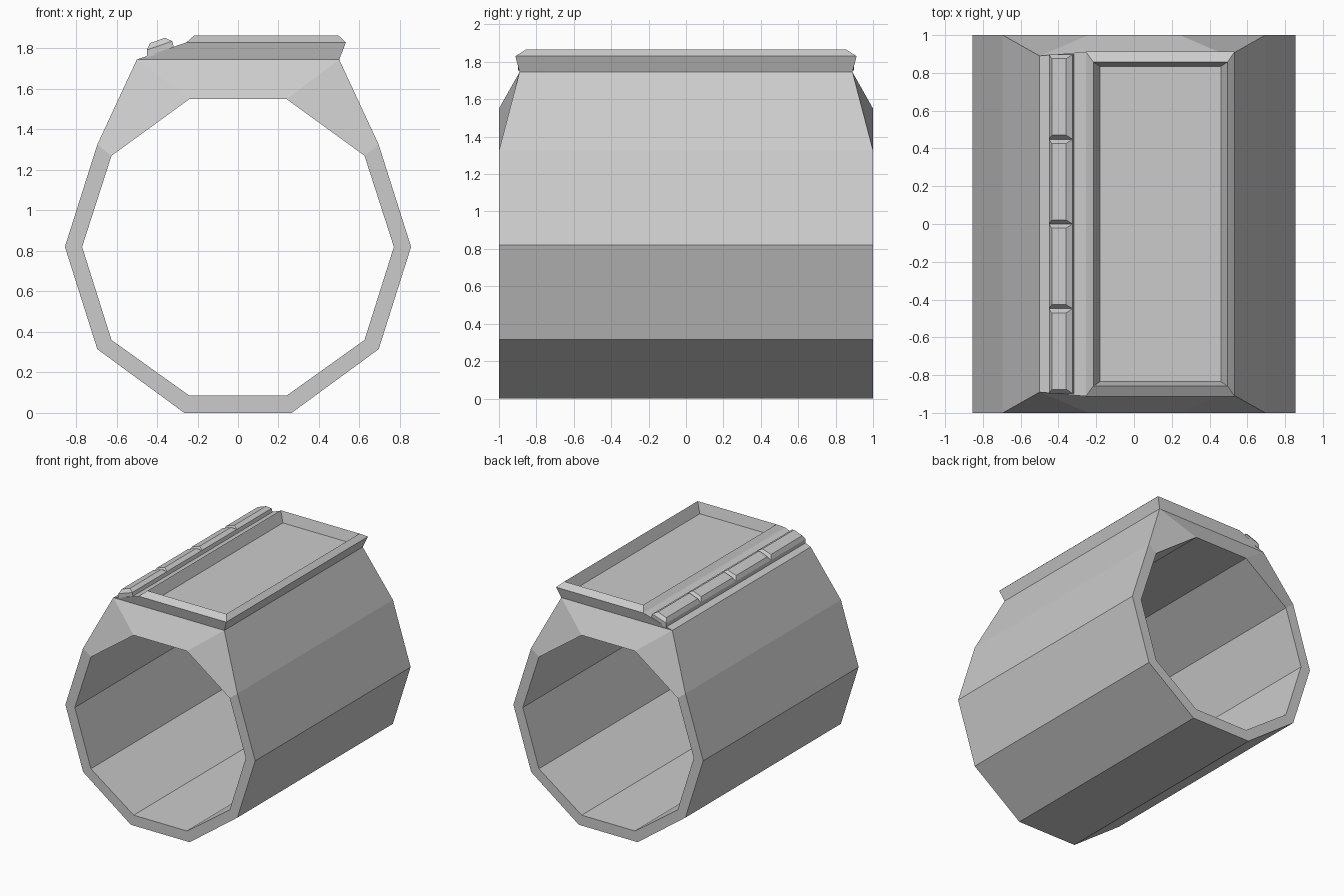
import bpy, bmesh

if "Cube" in bpy.data.objects:
    bpy.data.objects.remove(bpy.data.objects["Cube"])

def loft(name, rings, cap_start=False, cap_end=False, skip=()):
    """Bridge equal-length closed rings; skip holds (ring, side) gaps."""
    bm = bmesh.new()
    vs = [[bm.verts.new(p) for p in r] for r in rings]
    n = len(vs[0])
    for k in range(len(vs) - 1):
        for i in range(n):
            if (k, i) not in skip:
                j = (i + 1) % n
                bm.faces.new((vs[k][i], vs[k][j], vs[k + 1][j], vs[k + 1][i]))
    if cap_start:
        bm.faces.new(vs[0][::-1])
    if cap_end:
        bm.faces.new(vs[-1])
    # merge a final ring that closes back onto the first one
    bmesh.ops.remove_doubles(bm, verts=bm.verts, dist=1e-5)
    bmesh.ops.recalc_face_normals(bm, faces=bm.faces)
    me = bpy.data.meshes.new(name)
    bm.to_mesh(me)
    bm.free()
    ob = bpy.data.objects.new(name, me)
    bpy.context.collection.objects.link(ob)
    return ob

def rect(x0, x1, y, z):
    return [(x0, -y, z), (x1, -y, z), (x1, y, z), (x0, y, z)]

def mirrored(half):
    """Full profile from the right half, bottom to top."""
    return half + [(-x, z) for x, z in reversed(half)]

# Cuff: ten-sided tube, upper end edges leaning inwards
outer = mirrored([(0.265, 0), (0.695, 0.315), (0.855, 0.82), (0.695, 1.325), (0.5, 1.745)])
inner = mirrored([(0.24, 0.085), (0.625, 0.36), (0.77, 0.82), (0.625, 1.27), (0.24, 1.55)])

def out_ring(s):
    return [(x, s * (0.89 if z > 1.7 else 1), z) for x, z in outer]

def in_ring(s):
    return [(x, s, z) for x, z in inner]

# the outer top side is left open, as the screen housing closes it
loft("cuff", [out_ring(-1), out_ring(1), in_ring(1), in_ring(-1), out_ring(-1)],
     skip={(0, 4)})

# Screen housing: flared base, bevelled rim and sunken screen
loft("screen_housing", [rect(-0.5, 0.5, 0.89, 1.745), rect(-0.255, 0.533, 0.912, 1.83),
                        rect(-0.215, 0.495, 0.857, 1.865), rect(-0.18, 0.46, 0.835, 1.78)],
     cap_end=True)

# Button rail lying on the sloped strip beside the screen
def sloped(x0, z0, x1, z1, ya, yb):
    return [(x0, ya, z0), (x1, ya, z1), (x1, yb, z1), (x0, yb, z0)]

loft("button_rail", [sloped(-0.45, 1.755, -0.315, 1.80, -0.897, 0.897),
                     sloped(-0.45, 1.793, -0.325, 1.836, -0.897, 0.897)],
     cap_start=True, cap_end=True)

# Four bevelled buttons on the rail
pitch = 0.4485
for i in range(4):
    a = -0.897 + i * pitch
    b = a + pitch
    loft(f"button_{i + 1}", [sloped(-0.45, 1.793, -0.325, 1.836, a, b),
                             sloped(-0.435, 1.826, -0.36, 1.853, a + 0.022, b - 0.022)],
         cap_end=True)
